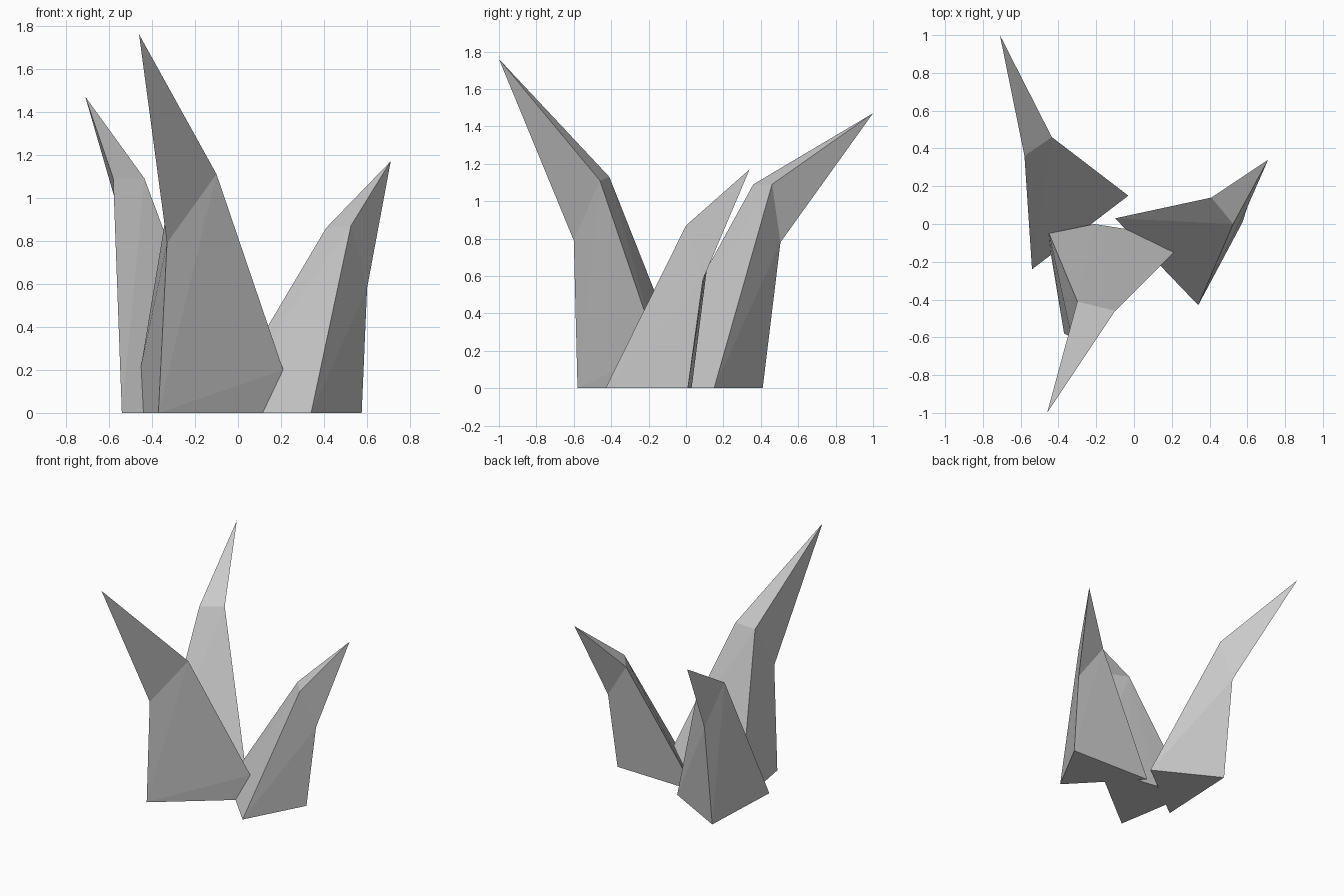
import bpy
import bmesh

cube = bpy.data.objects.get("Cube")
if cube:
    bpy.data.objects.remove(cube, do_unlink=True)

grey = bpy.data.materials.new("pale grey")
grey.use_nodes = True
colour = (0.6, 0.6, 0.6, 1)
grey.diffuse_color = colour
grey.node_tree.nodes["Principled BSDF"].inputs["Base Color"].default_value = colour


def blade(name, base, bend, tip):
    """Faceted leaf: solid foot up to a triangular bend, then a spike to the tip."""
    bm = bmesh.new()
    ring = [bm.verts.new(p) for p in bend]
    foot = [bm.verts.new(p) for p in base]
    bmesh.ops.convex_hull(bm, input=ring + foot)

    # Open the foot at the bend and close it with the spike
    inner = [f for f in bm.faces if set(f.verts) == set(ring)]
    bmesh.ops.delete(bm, geom=inner, context='FACES_ONLY')
    top = bm.verts.new(tip)
    for i in range(3):
        bm.faces.new((ring[i], ring[(i + 1) % 3], top))

    # Merge the flat facets
    bmesh.ops.dissolve_limit(bm, angle_limit=0.02, verts=bm.verts[:], edges=bm.edges[:])
    bmesh.ops.recalc_face_normals(bm, faces=bm.faces[:])
    mesh = bpy.data.meshes.new(name)
    bm.to_mesh(mesh)
    bm.free()
    mesh.materials.append(grey)
    obj = bpy.data.objects.new(name, mesh)
    bpy.context.collection.objects.link(obj)


# Tall front blade, its foot narrowing into the ground
blade("front_blade",
      [(-.37, -.58, 0), (.12, -.19, 0), (.21, -.15, .2), (-.02, -.03, 0),
       (-.21, 0, 0), (-.45, -.05, .22), (-.45, -.1, 0)],
      [(-.10, -.46, 1.11), (-.33, -.60, .79), (-.30, -.41, 1.13)],
      (-.46, -1, 1.76))

# Middle blade leaning to the back
blade("back_blade",
      [(-.03, .15, 0), (-.54, -.24, 0), (-.51, .41, 0)],
      [(-.435, .46, 1.09), (-.58, .36, 1.09), (-.51, .505, .78)],
      (-.71, 1, 1.47))

# Short blade leaning to the left
blade("left_blade",
      [(-.10, .03, 0), (.34, -.43, 0), (.575, .01, 0)],
      [(.41, .14, .86), (.525, 0, .87), (.60, .09, .58)],
      (.71, .34, 1.17))
